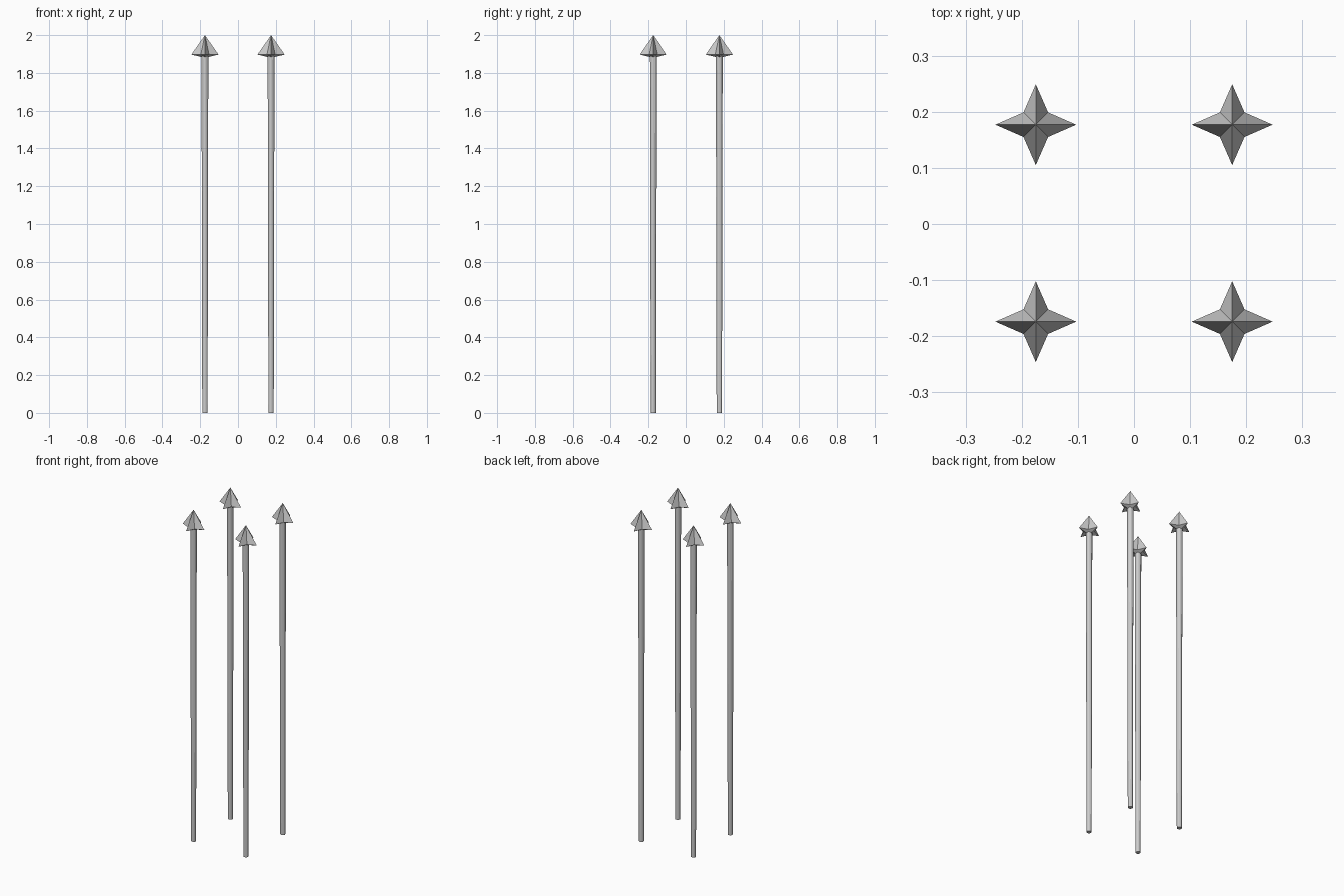
import bpy, bmesh
from math import sin, cos, pi

if "Cube" in bpy.data.objects:
    bpy.data.objects.remove(bpy.data.objects["Cube"])

def make_object(name, bm, loc):
    bmesh.ops.recalc_face_normals(bm, faces=bm.faces)
    me = bpy.data.meshes.new(name)
    bm.to_mesh(me)
    bm.free()
    ob = bpy.data.objects.new(name, me)
    ob.location = loc
    bpy.context.collection.objects.link(ob)
    return ob

def star_head(loc):
    # four-pointed star with a tall apex and a shallow underside
    bm = bmesh.new()
    ring = []
    for i in range(8):
        r = 0.072 if i % 2 == 0 else 0.031
        a = i * pi / 4
        ring.append(bm.verts.new((r * cos(a), r * sin(a), 1.897)))
    top = bm.verts.new((0, 0, 2.0))
    low = bm.verts.new((0, 0, 1.88))
    for i in range(8):
        a, b = ring[i], ring[(i + 1) % 8]
        bm.faces.new((a, b, top))
        bm.faces.new((b, a, low))
    return make_object("star_tip", bm, loc)

def shaft(loc):
    # slim rod, slightly narrower at the foot
    bm = bmesh.new()
    bmesh.ops.create_cone(bm, cap_ends=True, segments=12,
                          radius1=0.014, radius2=0.018, depth=1.9)
    bmesh.ops.translate(bm, verts=bm.verts, vec=(0, 0, 0.95))
    return make_object("shaft", bm, loc)

for x in (-0.175, 0.175):
    for y in (-0.174, 0.177):
        shaft((x, y, 0))
        star_head((x, y, 0))
